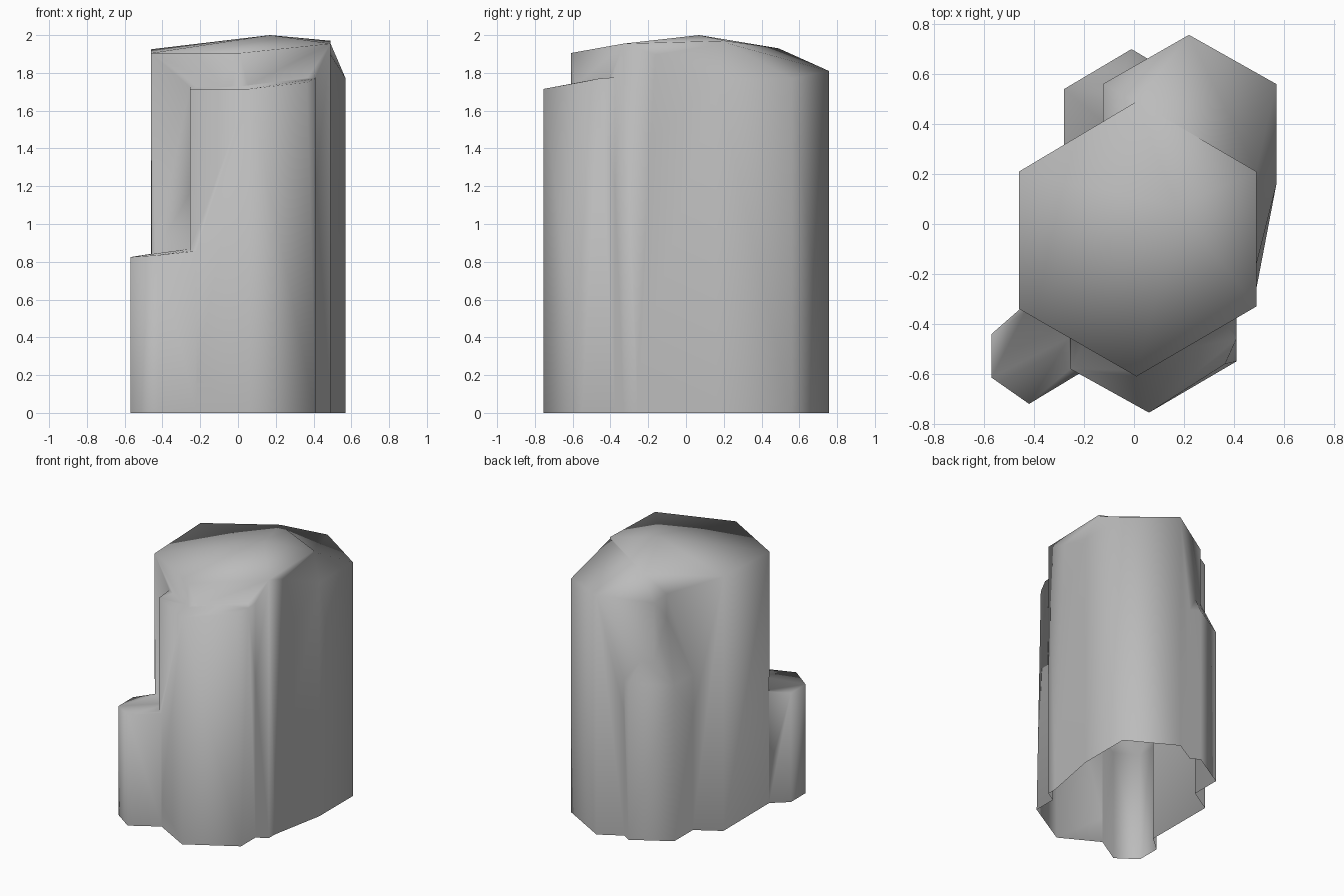
import bpy, bmesh

if "Cube" in bpy.data.objects:
    bpy.data.objects.remove(bpy.data.objects["Cube"], do_unlink=True)

stone = bpy.data.materials.new("grey_stone")
stone.use_nodes = True
GREY = (0.5, 0.5, 0.5, 1)
stone.diffuse_color = GREY
stone.node_tree.nodes["Principled BSDF"].inputs["Base Color"].default_value = GREY


def column(name, base, top):
    """Convex stone column from a footprint on the ground and its upper points."""
    bm = bmesh.new()
    for x, y in base:
        bm.verts.new((x, y, 0))
    for p in top:
        bm.verts.new(p)
    hull = bmesh.ops.convex_hull(bm, input=bm.verts[:])
    bmesh.ops.delete(bm, geom=list({v for v in hull["geom_interior"]
                                    if isinstance(v, bmesh.types.BMVert)}), context='VERTS')
    bmesh.ops.recalc_face_normals(bm, faces=bm.faces[:])
    mesh = bpy.data.meshes.new(name)
    bm.to_mesh(mesh)
    bm.free()
    mesh.materials.append(stone)
    obj = bpy.data.objects.new(name, mesh)
    bpy.context.collection.objects.link(obj)
    return obj


def rim(base, heights):
    return [(x, y, z) for (x, y), z in zip(base, heights)]


# Tall central column with an off-centre peak
main = [(.01, -.61), (.49, -.33), (.49, .21), (.01, .49), (-.46, .21), (-.46, -.34)]
rock = column("basalt_columns", main,
              rim(main, (1.905, 1.955, 1.97, 1.935, 1.925, 1.905)) + [(.17, .07, 2)])

# Rear column, with its top sloping up to the central one
rear = [(.22, .757), (.57, .56), (.57, .16), (.22, -.03), (-.125, .16), (-.125, .56)]
rear_col = column("rear_column", rear + [(.48, -.31)],
                  rim(rear, (1.81, 1.77, 1.77, 1.8, 1.8, 1.77))
                  + [(.01, .488, 1.932), (.488, .209, 1.96), (.488, -.17, 1.9)])

# Front column
front = [(.06, -.755), (.41, -.55), (.41, -.2), (.06, 0), (-.255, -.2), (-.255, -.58)]
front_top = [(.06, -.755), (.365, -.56), (.41, -.2), (.06, 0), (-.255, -.2), (-.255, -.58)]
front_col = column("front_column", front,
                   rim(front_top, (1.715, 1.75, 1.79, 1.79, 1.75, 1.715)) + [(.41, -.46, 1.77)])

# Short front side column
short = [(-.42, -.72), (-.22, -.6), (-.25, -.44), (-.41, -.3), (-.57, -.44), (-.57, -.615)]
short_col = column("short_column", short, rim(short, (.835, .86, .87, .85, .825, .825)))

# Half-height back column, capped with a point against the wall
back = [(-.01, .7), (.26, .54), (.26, .24), (-.01, .09), (-.28, .24), (-.28, .54)]
back_col = column("back_column", back, rim(back, [1.18] * 6) + [(-.12, .39, 1.65)])

# Fuse into one shell
for part in (rear_col, front_col, short_col, back_col):
    mod = rock.modifiers.new("fuse", 'BOOLEAN')
    mod.operation = 'UNION'
    mod.solver = 'EXACT'
    mod.object = part
bpy.context.view_layer.update()
fused = bpy.data.meshes.new_from_object(rock.evaluated_get(bpy.context.evaluated_depsgraph_get()))
rock.modifiers.clear()
rock.data = fused
for part in (rear_col, front_col, short_col, back_col):
    bpy.data.objects.remove(part, do_unlink=True)

# Open underside, soft shading
bm = bmesh.new()
bm.from_mesh(fused)
bmesh.ops.remove_doubles(bm, verts=bm.verts[:], dist=.012)
floor = [f for f in bm.faces if all(v.co.z < .001 for v in f.verts)]
bmesh.ops.delete(bm, geom=floor, context='FACES')
for f in bm.faces:
    f.smooth = True
    f.material_index = 0
bm.to_mesh(fused)
bm.free()
